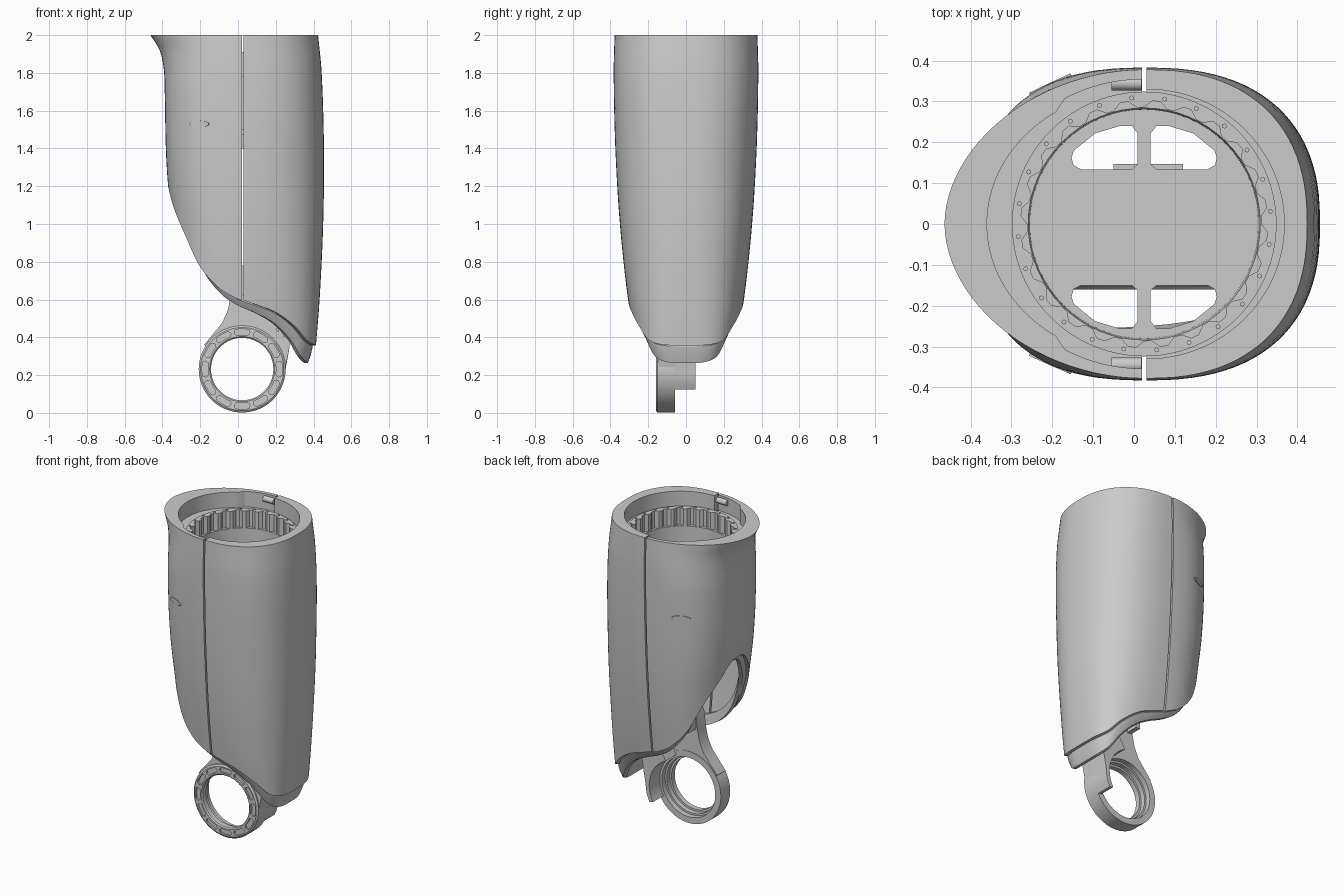
import bpy, bmesh, math
from math import sin, cos, pi, radians
from mathutils import Vector

cube = bpy.data.objects.get("Cube")
if cube:
    bpy.data.objects.remove(cube, do_unlink=True)

grey = bpy.data.materials.new("plain grey")
grey.use_nodes = True
GREY = (0.6, 0.6, 0.6, 1)
grey.diffuse_color = GREY
grey.node_tree.nodes["Principled BSDF"].inputs["Base Color"].default_value = GREY

CX = 0.025                     # axis of the shell
RING_X, RING_Z = 0.022, 0.232  # axis of the lower ring
made = []


def loft(name, groups, closed=False):
    """Skin lists of matching closed loops; several groups share one object."""
    bm = bmesh.new()
    for loops in groups:
        rows = [[bm.verts.new(p) for p in loop] for loop in loops]
        count = len(rows[0])
        for i in range(len(rows) if closed else len(rows) - 1):
            a, b = rows[i], rows[(i + 1) % len(rows)]
            for j in range(count):
                k = (j + 1) % count
                bm.faces.new((a[j], a[k], b[k], b[j]))
        if not closed:
            bm.faces.new(rows[0])
            bm.faces.new(rows[-1])
    bmesh.ops.recalc_face_normals(bm, faces=bm.faces)
    mesh = bpy.data.meshes.new(name)
    bm.to_mesh(mesh)
    bm.free()
    obj = bpy.data.objects.new(name, mesh)
    bpy.context.collection.objects.link(obj)
    mesh.materials.append(grey)
    made.append(obj)
    return obj


def prism_xz(points, y0, y1):
    return [[(x, y, z) for x, z in points] for y in (y0, y1)]


def prism_xy(points, z0, z1):
    return [[(x, y, z) for x, y in points] for z in (z0, z1)]


def box(x0, x1, y0, y1, z0, z1):
    return prism_xy([(x0, y0), (x1, y0), (x1, y1), (x0, y1)], z0, z1)


def turn(profile, angles):
    """Sweep (radius, height) points around the shell axis."""
    return [[(CX + r * cos(a), r * sin(a), h) for r, h in profile] for a in angles]


def on_ring(r, a):
    return RING_X + r * cos(a), RING_Z + r * sin(a)


def circle(n):
    return [2 * pi * i / n for i in range(n)]


def span(a, b, n):
    return [a + (b - a) * i / n for i in range(n + 1)]


def cut_with(obj, cutter):
    made.remove(cutter)
    cutter.hide_render = cutter.hide_viewport = True
    mod = obj.modifiers.new("cut", "BOOLEAN")
    mod.object = cutter
    mod.solver = "EXACT"


def curve(points):
    """Smooth interpolation through sorted points."""
    n = len(points)
    slope = []
    for i in range(n):
        (xa, ya), (xb, yb) = points[max(i - 1, 0)], points[min(i + 1, n - 1)]
        slope.append((yb - ya) / (xb - xa))

    def value(x):
        x = min(max(x, points[0][0]), points[-1][0])
        i = next(k for k in range(n - 1) if x <= points[k + 1][0])
        (xa, ya), (xb, yb) = points[i], points[i + 1]
        h = xb - xa
        t = (x - xa) / h
        s = t * t * (3 - 2 * t)
        return (ya + (yb - ya) * s + h * t * (1 - t)
                * (slope[i] * (1 - t) - slope[i + 1] * t))
    return value


# Outer form of the shell: reach and squareness by height, and the lower trim line
reach_right = curve([(0.2, 0.315), (0.6, 0.335), (1.0, 0.368), (1.2, 0.39), (1.4, 0.402),
                     (1.7, 0.408), (1.82, 0.413), (1.92, 0.435), (2.0, 0.484)])
reach_left = curve([(0.2, 0.37), (0.36, 0.383), (0.6, 0.402), (1.0, 0.421), (1.4, 0.425),
                    (1.8, 0.413), (2.0, 0.394)])
reach_depth = curve([(0.2, 0.235), (0.4, 0.27), (0.6, 0.307), (1.0, 0.35), (1.4, 0.374),
                     (1.8, 0.383), (2.0, 0.378)])
square_right = curve([(0.2, 2.3), (1.0, 2.5), (1.7, 2.5), (1.88, 2.2), (2.0, 1.9)])
square_left = curve([(0.3, 3.5), (0.6, 2.8), (1.2, 2.5), (1.7, 2.5), (2.0, 2.35)])
trim = curve([(-0.37, 1.22), (-0.34, 1.1), (-0.27, 0.93), (-0.2, 0.78), (-0.1, 0.665),
              (0.0, 0.605), (0.1, 0.57), (0.2, 0.53), (0.3, 0.455), (0.36, 0.385),
              (0.41, 0.355)])


def oval(a, right, left, depth, z, power=2.0):
    c, s = cos(a), sin(a)
    x = (left if c > 0 else -right) * abs(c) ** (2 / power)
    return (CX + x, math.copysign(depth * abs(s) ** (2 / power), s), z)


def skin(a, z, inset=0.0):
    power = (square_left if cos(a) > 0 else square_right)(z)
    return oval(a, reach_right(z) - inset, reach_left(z) - inset,
                reach_depth(z) - inset, z, power)


def trim_height(a):
    z = 0.7
    for _ in range(40):
        z = (z + trim(skin(a, z)[0])) / 2
    return z


def shell_section(a, shift):
    low = trim_height(a)
    # The right half has a shallow latch pocket next to each seam
    pocket = shift < 0 and cos(a) > -0.5
    pts = [skin(a, low + (2 - low) * (1 - (1 - t) ** 1.4)) for t in span(0, 1, 26)]
    pts += [oval(a, 0.38, 0.338, 0.354 if pocket else 0.33, z) for z in (2, 1.9)]
    pts += [(CX + 0.318 * cos(a), 0.318 * sin(a), z) for z in (1.9, 1.86)]
    pts += [skin(a, z, 0.03) for z in span(1.84, low, 10)]
    return [(x + shift, y, z) for x, y, z in pts]


# Two shell halves with a narrow seam between them
for name, start, shift in (("left_shell", -pi / 2, 0.005), ("right_shell", pi / 2, -0.005)):
    loft(name, [[shell_section(a, shift) for a in span(start, start + pi, 48)]])


# Lip liner that follows the trim line and drops lower on the left side
def lip_section(a):
    low = trim_height(a)
    drop = 0.038 + 0.055 * max(cos(a), 0)
    return [skin(a, low + 0.03, 0.028), skin(a, low - 0.004, 0.012),
            skin(a, low - drop * 0.5, 0.018), skin(a, low - drop, 0.03),
            skin(a, low - drop, 0.05), skin(a, low + 0.03, 0.05)]


loft("trim_lip", [[lip_section(a) for a in circle(96)]], closed=True)

# Motor housing inside the top: bore, toothed ring, screws, slotted floor
loft("motor_bore", [turn([(0.316, 1.5), (0.316, 1.8), (0.284, 1.8), (0.28, 1.5)],
                         circle(64))], closed=True)
teeth = []
for i, a in enumerate(circle(96)):
    inner = 0.286 if i % 4 < 2 else 0.302
    teeth += turn([(0.324, 1.78), (0.324, 1.91), (inner, 1.91), (inner, 1.78)], [a])
loft("toothed_ring", [teeth], closed=True)

screws = []
for a in circle(24):
    x, y = CX + 0.31 * cos(a + 0.1), 0.31 * sin(a + 0.1)
    screws.append(prism_xy([(x + 0.006 * cos(b), y + 0.006 * sin(b)) for b in circle(8)],
                           1.9, 1.915))
loft("ring_screws", screws)

floor = loft("motor_floor", [prism_xy([(CX + 0.3 * cos(a), 0.3 * sin(a))
                                       for a in circle(64)], 1.47, 1.51)])
window = [(0.016, 0.155), (0.03, 0.142), (0.155, 0.142), (0.173, 0.152), (0.178, 0.17),
          (0.172, 0.188), (0.12, 0.23), (0.06, 0.248), (0.03, 0.248), (0.016, 0.23)]
cut_with(floor, loft("window_cutter", [
    prism_xy([(CX + sx * x, sy * y - 0.008) for x, y in window], 1.4, 1.6)
    for sx in (1, -1) for sy in (1, -1)]))
loft("cable_connector", [box(-0.05, 0.12, 0.13, 0.147, 1.4, 1.48)])

# Latch barrels in the pockets at the top of the seam, front and back
loft("seam_latches", [[[(x, side * 0.345 + 0.018 * cos(b), 1.97 + 0.018 * sin(b))
                        for b in circle(16)] for x in (-0.055, 0.018)] for side in (1, -1)])

# Small oval badge plates on the front and back of the right half
for name, side in (("front_oval", -1), ("back_oval", 1)):
    a = side * radians(119)
    here = Vector(skin(a, 1.53))
    along = (Vector(skin(a + 0.02, 1.53)) - here).normalized()
    up = (Vector(skin(a, 1.55)) - here).normalized()
    out = along.cross(up)
    loft(name, [[[here + along * 0.056 * cos(b) + up * 0.017 * sin(b) + out * d
                  for b in circle(24)] for d in (-0.004, 0.005)]])

# Lower joint ring with a stepped bore and arc pockets on its front face
ring_profile = [(0.22, -0.16), (0.172, -0.16), (0.165, -0.153), (0.165, -0.12),
                (0.178, -0.12), (0.178, -0.09), (0.19, -0.09), (0.19, -0.057),
                (0.23, -0.057), (0.23, -0.152)]
ring_loops = []
for a in circle(72):
    spots = [(on_ring(r, a), y) for r, y in ring_profile]
    ring_loops.append([(x, y, z) for (x, z), y in spots])
ring = loft("joint_ring", [ring_loops], closed=True)
pockets = []
for a in circle(12):
    arc = []
    for side, r in ((1, 0.212), (-1, 0.181)):
        arc += [on_ring(r, a + side * t) for t in span(-0.17, 0.17, 6)]
        arc.append(on_ring(0.1965, a + side * 0.215))
    pockets.append(prism_xz(arc, -0.18, -0.148))
cut_with(ring, loft("pocket_cutter", pockets))

# Arm that carries the ring up into the shell
inner_arc = [on_ring(0.2, a) for a in span(0, radians(150), 20)]
arm = loft("joint_arm", [prism_xz(inner_arc + [
    (-0.18, 0.36), (-0.13, 0.42), (-0.085, 0.475), (-0.055, 0.54), (-0.04, 0.61),
    (-0.03, 0.7), (0.0, 0.78), (0.37, 0.78), (0.35, 0.55), (0.285, 0.45),
    (0.27, 0.33), (0.25, 0.235)], -0.145, -0.06)])
holes = [[(0.14, 0.52), (0.21, 0.49), (0.2, 0.475)], [(0.2, 0.44), (0.215, 0.45), (0.215, 0.43)],
         [(0.235, 0.425), (0.25, 0.42), (0.245, 0.405)]]
cut_with(arm, loft("arm_hole_cutter", [prism_xz(h, -0.2, 0.0) for h in holes]))

# Reinforcing ribs and the curved guard behind the ring
loft("arm_ribs", [box(-0.03, 0.0, -0.06, 0.02, 0.62, 0.76),
                  box(0.0, 0.36, -0.06, 0.02, 0.745, 0.78)])
guard = [on_ring(0.205, a) for a in span(radians(-30), radians(65), 16)]
guard += [(0.16, 0.5), (0.285, 0.45), (0.27, 0.33)]
guard += [on_ring(0.23, a) for a in span(0, radians(-28), 6)]
loft("ring_guard", [prism_xz(guard, -0.062, 0.05)])

# Smooth curved faces, keep edges crisp
bpy.ops.object.select_all(action="DESELECT")
for obj in made:
    obj.select_set(True)
bpy.context.view_layer.objects.active = made[0]
bpy.ops.object.shade_smooth_by_angle(angle=radians(30))
